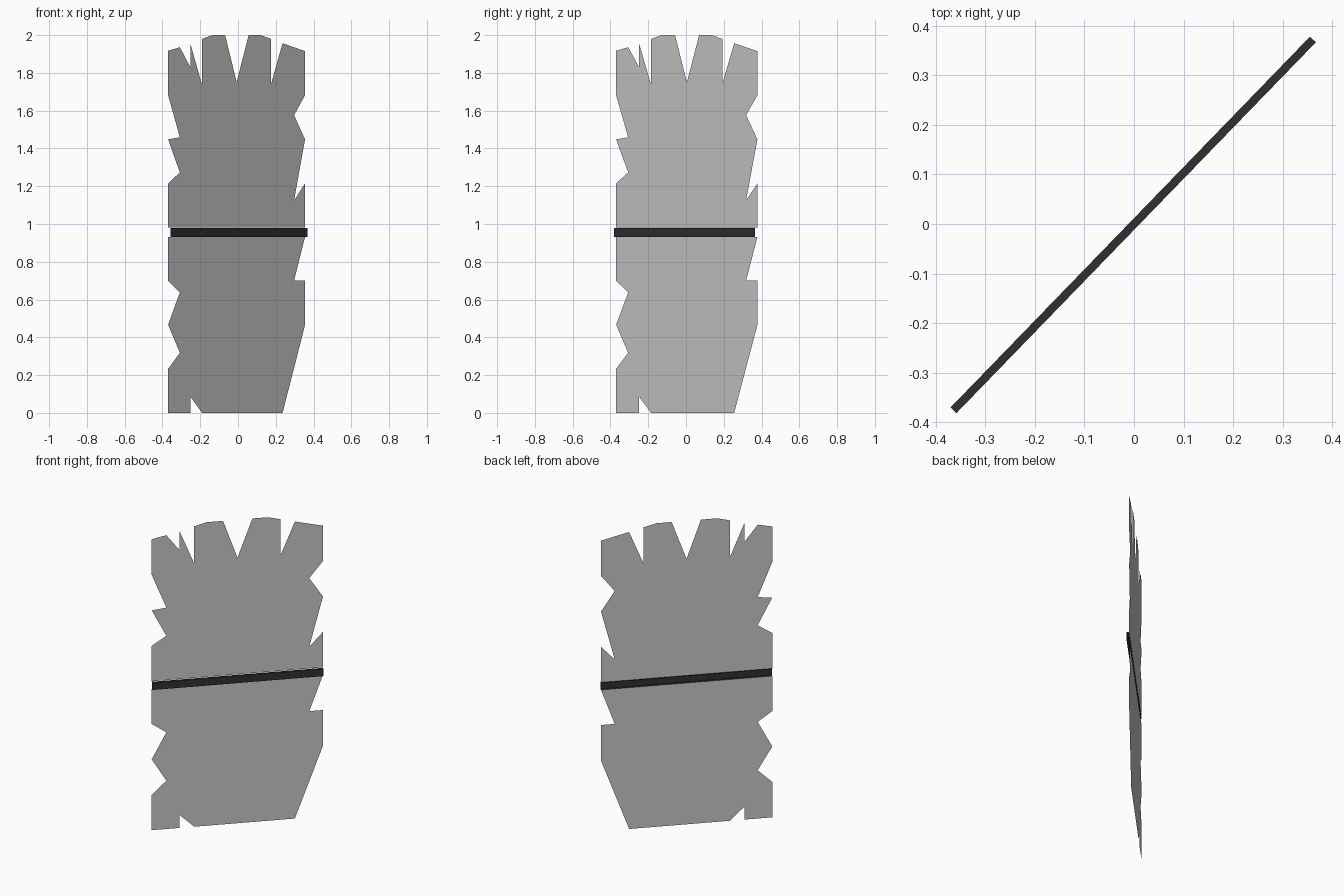
import bpy
import bmesh

if "Cube" in bpy.data.objects:
    bpy.data.objects.remove(bpy.data.objects["Cube"])

# The sheet runs diagonally; outlines are (x, z) as seen from the front
SLOPE = 0.748 / 0.725
OFFSET = (0.0118, -0.0115)  # how far the band stands off the sheet


def on_sheet(x, z, out=0.0):
    return (x + OFFSET[0] * out, -0.37 + (x + 0.37) * SLOPE + OFFSET[1] * out, z)


def make_object(name, faces, material=None):
    bm = bmesh.new()
    for pts in faces:
        bm.faces.new([bm.verts.new(p) for p in pts])
    bmesh.ops.remove_doubles(bm, verts=bm.verts[:], dist=1e-5)
    bmesh.ops.triangulate(bm, faces=[f for f in bm.faces if len(f.verts) > 4])
    mesh = bpy.data.meshes.new(name)
    bm.to_mesh(mesh)
    bm.free()
    obj = bpy.data.objects.new(name, mesh)
    bpy.context.collection.objects.link(obj)
    if material:
        mesh.materials.append(material)
    return obj


L, R = -0.37, 0.355
TOP, BOTTOM = 0.981, 0.931

# Ragged upper half with a jagged tip
upper = [
    (L, TOP), (L, 1.215), (-0.308, 1.273), (L, 1.448), (-0.308, 1.459),
    (L, 1.682), (L, 1.917), (-0.308, 1.936), (-0.252, 1.83), (-0.252, 1.955),
    (-0.19, 1.735), (-0.19, 1.98), (-0.137, 2.0), (-0.068, 2.0),
    (-0.007, 1.75), (0.056, 2.0), (0.12, 2.0), (0.175, 1.98),
    (0.175, 1.742), (0.236, 1.957), (R, 1.915), (R, 1.682),
    (0.297, 1.576), (R, 1.448), (0.297, 1.125), (R, 1.215), (R, TOP),
]
make_object("upper_sheet", [[on_sheet(x, z) for x, z in reversed(upper)]])

# Ragged lower half
lower = [
    (L, BOTTOM), (R, BOTTOM), (0.297, 0.70), (R, 0.70), (R, 0.465),
    (0.236, 0.0), (-0.19, 0.0), (-0.252, 0.085), (-0.252, 0.0), (L, 0.0),
    (L, 0.233), (-0.308, 0.318), (L, 0.467), (-0.308, 0.637), (L, 0.70),
]
make_object("lower_sheet", [[on_sheet(x, z) for x, z in reversed(lower)]])

# Dark raised band across the middle: lower lip, front, upper lip (open back)
dark = bpy.data.materials.new("dark_band")
dark.diffuse_color = (0.03, 0.03, 0.03, 1.0)
dark.use_nodes = True
dark.node_tree.nodes["Principled BSDF"].inputs["Base Color"].default_value = dark.diffuse_color
section = [(BOTTOM, 0), (BOTTOM, 1), (0.978, 1), (0.978, 0)]
make_object("band", [
    [on_sheet(L, z0, d0), on_sheet(R, z0, d0), on_sheet(R, z1, d1), on_sheet(L, z1, d1)]
    for (z0, d0), (z1, d1) in zip(section, section[1:])
], dark)
